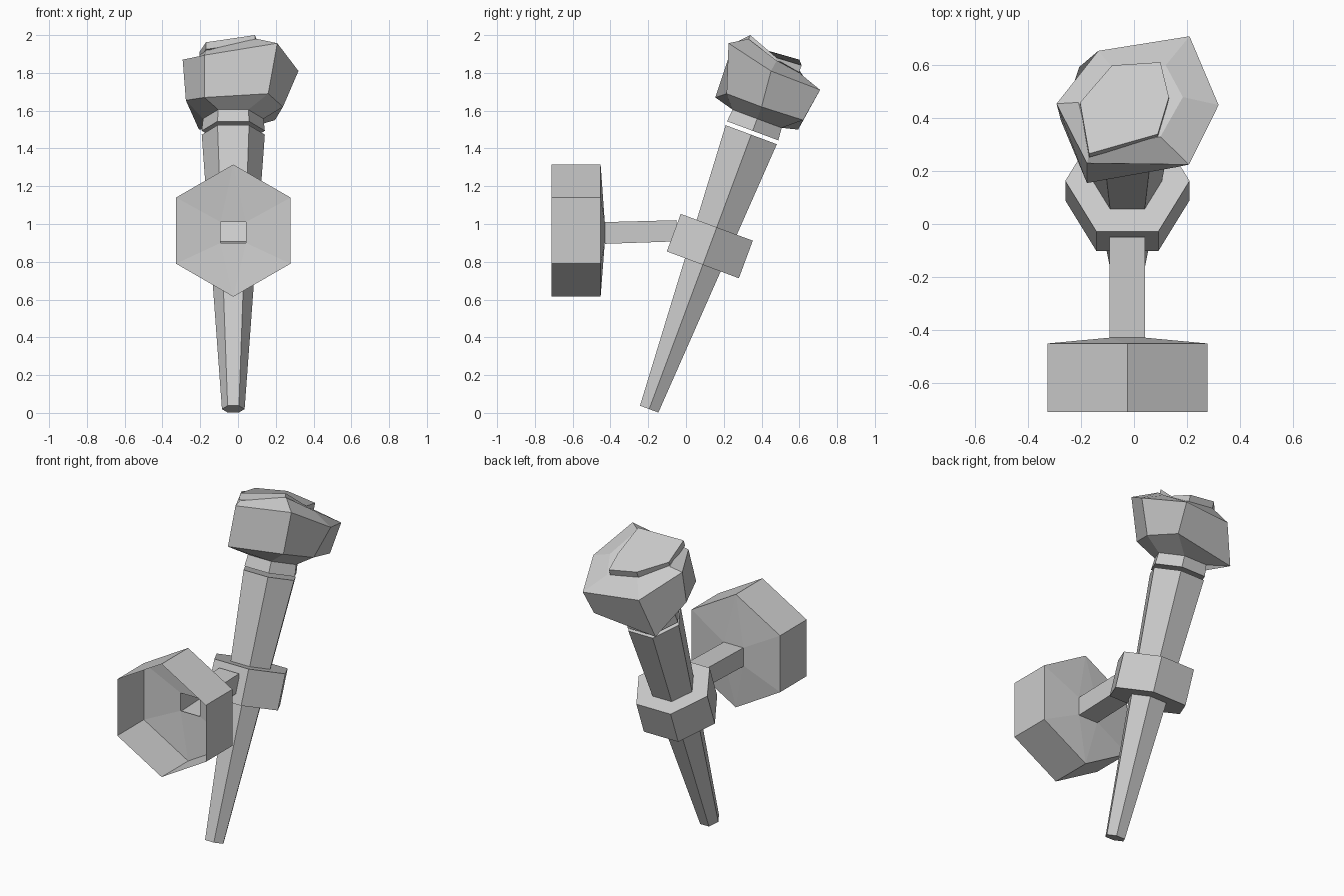
import bpy
import bmesh
from math import sin, cos, radians
from mathutils import Vector

if "Cube" in bpy.data.objects:
    bpy.data.objects.remove(bpy.data.objects["Cube"])

CX = -0.025
TILT = radians(20.4)
AXIS = Vector((0, sin(TILT), cos(TILT)))
SIDE = Vector((0, cos(TILT), -sin(TILT)))
BASE = Vector((CX, -0.195, 0.02))
LENGTH = 1.55


def make(name, points, faces):
    mesh = bpy.data.meshes.new(name)
    mesh.from_pydata([tuple(p) for p in points], [], faces)
    bm = bmesh.new()
    bm.from_mesh(mesh)
    bmesh.ops.recalc_face_normals(bm, faces=bm.faces)
    bm.to_mesh(mesh)
    bm.free()
    obj = bpy.data.objects.new(name, mesh)
    bpy.context.collection.objects.link(obj)
    return obj


def loft(name, rings, bottom=True, top=True):
    """Skin equally sized rings of points, with optional end caps."""
    n = len(rings[0])
    pts = [p for r in rings for p in r]
    faces = [(i * n + j, i * n + (j + 1) % n, (i + 1) * n + (j + 1) % n, (i + 1) * n + j)
             for i in range(len(rings) - 1) for j in range(n)]
    if bottom:
        faces.append(tuple(range(n)))
    if top:
        faces.append(tuple(range(len(pts) - n, len(pts))))
    return make(name, pts, faces)


def hexagon(height, radius):
    """Ring around the tilted axis, starting at the -x corner, clockwise from above."""
    out = []
    for k in range(6):
        a = radians(180 - 60 * k)
        out.append(BASE + AXIS * height + Vector((radius * cos(a), 0, 0)) + SIDE * radius * sin(a))
    return out


# tapered handle and collar
loft("handle", [hexagon(0, 0.06), hexagon(LENGTH, 0.167)])
loft("collar", [hexagon(0.815, 0.235), hexagon(1.027, 0.235)])

# faceted head: neck, lower ring, wide ring, top rim
lower = [(-0.276, 0.39, 1.655), (-0.207, 0.594, 1.50), (0.196, 0.62, 1.55),
         (0.238, 0.40, 1.62), (0.16, 0.215, 1.69), (-0.178, 0.155, 1.67)]
wide = [(-0.293, 0.455, 1.87), (-0.135, 0.655, 1.73), (0.21, 0.71, 1.71),
        (0.32, 0.45, 1.81), (0.208, 0.225, 1.957), (-0.178, 0.23, 1.894)]
rim = [(-0.21, 0.46, 1.885), (-0.08, 0.59, 1.83), (0.12, 0.60, 1.80),
       (0.185, 0.48, 1.865), (0.10, 0.33, 1.98), (-0.165, 0.28, 1.93)]
loft("flame_head", [hexagon(LENGTH + 0.022, 0.167), hexagon(LENGTH + 0.09, 0.16),
                    lower, wide, rim])

# loose slab on top of the head
cap = [(-0.204, 0.46, 1.91), (-0.083, 0.60, 1.87), (0.10, 0.612, 1.84),
       (0.132, 0.48, 1.88), (0.09, 0.34, 2.0), (-0.17, 0.266, 1.962)]
loft("flame_cap", [[Vector(p) - AXIS * 0.04 for p in cap], cap])

# hollow wall plate, open at the front, with a square hole for the arm
def plate_ring(y, r=0.35):
    return [(CX + r * cos(radians(90 - 60 * k)), y, 0.965 + r * sin(radians(90 - 60 * k)))
            for k in range(6)]


def square(y, low, high, half=0.067):
    return [(CX - half, y, high), (CX + half, y, high), (CX + half, y, low), (CX - half, y, low)]


points = plate_ring(-0.712) + plate_ring(-0.452) + square(-0.43, 0.90, 1.01)
walls = [(k, (k + 1) % 6, 6 + (k + 1) % 6, 6 + k) for k in range(6)]
face = [(6, 13, 12), (6, 7, 13), (7, 8, 14, 13), (8, 9, 14),
        (9, 15, 14), (9, 10, 15), (10, 11, 12, 15), (11, 6, 12)]
make("wall_plate", points, walls + face)

# open box arm from plate to collar
loft("arm", [square(-0.43, 0.895, 1.01), square(-0.05, 0.908, 1.02)], False, False)
